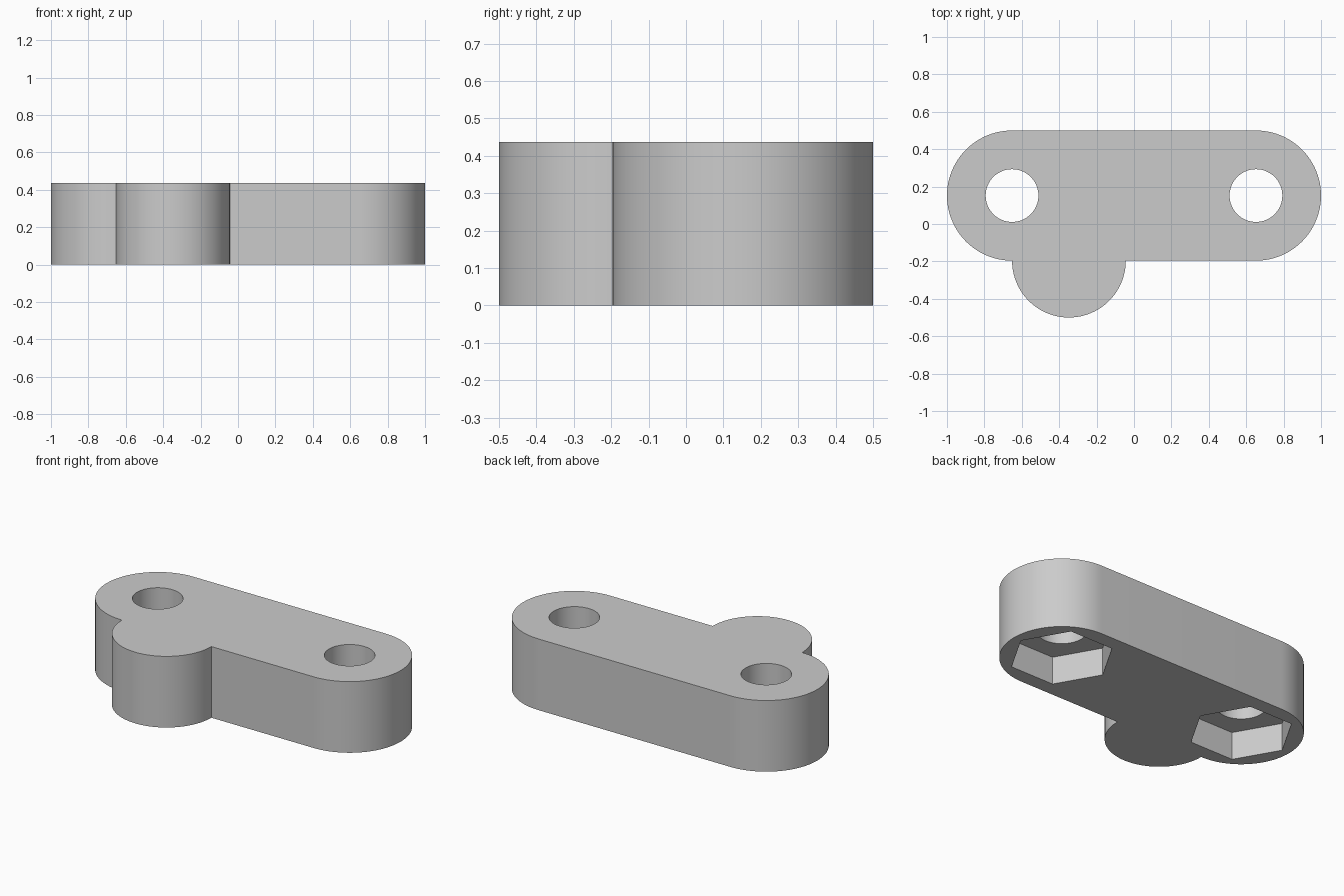
import bpy, bmesh, math

if "Cube" in bpy.data.objects:
    bpy.data.objects.remove(bpy.data.objects["Cube"])

HEIGHT = 0.437
HOLE_X, HOLE_Y = 0.652, 0.152
END_R, BUMP_R = 0.348, 0.304
HOLE_R, HEX_R, HEX_DEPTH = 0.141, 0.297, 0.172

grey = bpy.data.materials.new("light grey")
grey.diffuse_color = (0.6, 0.6, 0.6, 1)
grey.use_nodes = True
grey.node_tree.nodes["Principled BSDF"].inputs["Base Color"].default_value = grey.diffuse_color


def arc(cx, cy, r, a0, a1, n):
    return [(cx + r * math.cos(math.radians(a0 + (a1 - a0) * i / n)),
             cy + r * math.sin(math.radians(a0 + (a1 - a0) * i / n)))
            for i in range(n + 1)]


def prism(name, pts, z0, z1):
    """Extrude a flat outline from z0 to z1."""
    bm = bmesh.new()
    base = bm.faces.new([bm.verts.new((x, y, z0)) for x, y in pts])
    ext = bmesh.ops.extrude_face_region(bm, geom=[base])
    verts = [v for v in ext["geom"] if isinstance(v, bmesh.types.BMVert)]
    bmesh.ops.translate(bm, verts=verts, vec=(0, 0, z1 - z0))
    bmesh.ops.recalc_face_normals(bm, faces=bm.faces)
    mesh = bpy.data.meshes.new(name)
    bm.to_mesh(mesh)
    bm.free()
    mesh.materials.append(grey)
    obj = bpy.data.objects.new(name, mesh)
    bpy.context.collection.objects.link(obj)
    return obj


# Rounded bar with a half-round lobe on the front
outline = (arc(-HOLE_X, HOLE_Y, END_R, 90, 270, 48)
           + arc(-HOLE_X + BUMP_R, HOLE_Y - END_R, BUMP_R, 180, 360, 48)[1:]
           + arc(HOLE_X, HOLE_Y, END_R, -90, 90, 48))
link_plate = prism("link_plate", outline, 0, HEIGHT)

# Bolt holes through the plate, hexagonal nut pockets in the underside
cutters = []
for side, x in (("left", -HOLE_X), ("right", HOLE_X)):
    cutters.append(prism(side + "_hole_cutter",
                         arc(x, HOLE_Y, HOLE_R, 0, 360, 64)[:-1], -0.1, HEIGHT + 0.1))
    cutters.append(prism(side + "_nut_pocket_cutter",
                         arc(x, HOLE_Y, HEX_R, 0, 360, 6)[:-1], -0.05, HEX_DEPTH))

bpy.context.view_layer.objects.active = link_plate
link_plate.select_set(True)
for cutter in cutters:
    mod = link_plate.modifiers.new(cutter.name, "BOOLEAN")
    mod.operation = "DIFFERENCE"
    mod.solver = "EXACT"
    mod.object = cutter
    bpy.ops.object.modifier_apply(modifier=mod.name)
    bpy.data.objects.remove(cutter)

bpy.ops.object.shade_smooth_by_angle(angle=math.radians(30))
